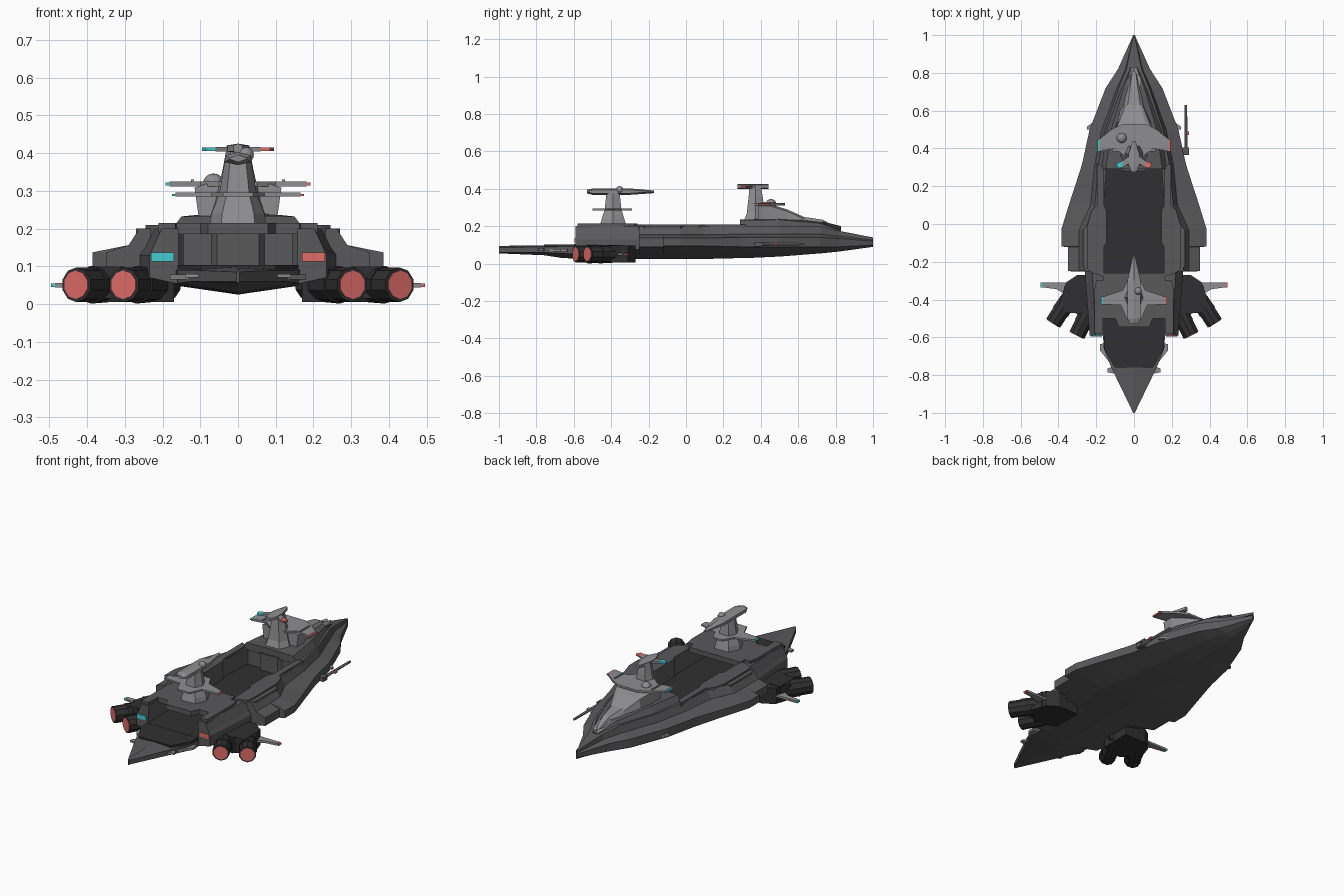
import bpy, bmesh, math
from mathutils import Vector

if "Cube" in bpy.data.objects:
    bpy.data.objects.remove(bpy.data.objects["Cube"])


def mat(name, r, g, b):
    m = bpy.data.materials.new(name)
    m.diffuse_color = (r, g, b, 1)
    m.use_nodes = True
    m.node_tree.nodes["Principled BSDF"].inputs["Base Color"].default_value = m.diffuse_color
    return m


HULL = mat("hull_grey", .1, .1, .105)
DARK = mat("dark_grey", .03, .03, .032)
LIGHT = mat("light_grey", .27, .27, .28)
RED = mat("red_light", .75, .15, .14)
CYAN = mat("cyan_light", .06, .6, .65)


def finish(name, bm, m):
    bmesh.ops.remove_doubles(bm, verts=bm.verts, dist=1e-5)
    bmesh.ops.recalc_face_normals(bm, faces=bm.faces)
    me = bpy.data.meshes.new(name)
    bm.to_mesh(me)
    bm.free()
    me.materials.append(m)
    ob = bpy.data.objects.new(name, me)
    bpy.context.collection.objects.link(ob)
    return ob


def skin(name, rings, m):
    """Join rings of equal length into a closed solid."""
    bm = bmesh.new()
    rows = [[bm.verts.new(p) for p in r] for r in rings]
    n = len(rows[0])
    for a, b in zip(rows, rows[1:]):
        for i in range(n):
            bm.faces.new((a[i], a[(i + 1) % n], b[(i + 1) % n], b[i]))
    bm.faces.new(rows[0])
    bm.faces.new(rows[-1])
    return finish(name, bm, m)


def loft(name, stations, m):
    """Stations (y, half profile of x,z from bottom to top), mirrored in x."""
    rings = []
    for y, half in stations:
        full = list(half) + [(-x, z) for x, z in reversed(half) if x > 0]
        rings.append([(x, y, z) for x, z in full])
    return skin(name, rings, m)


def prism(name, pts, z0, z1, m, s=1):
    """Plan outline in x,y extruded from z0 to z1; s=-1 mirrors it."""
    return skin(name, [[(s * x, y, z) for x, y in pts] for z in (z0, z1)], m)


def sym(pts):
    return list(pts) + [(-x, y) for x, y in reversed(pts) if x > 0]


def box(name, x0, x1, y0, y1, z0, z1, m, s=1):
    return prism(name, [(x0, y0), (x1, y0), (x1, y1), (x0, y1)], z0, z1, m, s)


def tube(name, a, b, r0, r1, m, n=10):
    a, b = Vector(a), Vector(b)
    q = (b - a).to_track_quat('Z', 'Y')
    ring = lambda c, r: [c + q @ Vector((r * math.cos(t), r * math.sin(t), 0))
                         for t in [math.tau * (i + .5) / n for i in range(n)]]
    return skin(name, [ring(a, r0), ring(b, r1)], m)


def ball(name, c, r):
    bm = bmesh.new()
    bmesh.ops.create_uvsphere(bm, u_segments=12, v_segments=8, radius=r)
    bmesh.ops.translate(bm, verts=bm.verts, vec=c)
    return finish(name, bm, LIGHT)


# main hull: y, edge half width, shoulder half width, keel z, edge low z, edge high z, top z, deck z
rows = [(1, .004, .003, .09, .1, .12, .14, .14), (.82, .085, .045, .065, .09, .135, .175, .175),
        (.72, .15, .09, .055, .09, .14, .2, .2), (.5, .235, .17, .038, .09, .14, .2, .2),
        (.33, .272, .205, .03, .09, .14, .2, .2), (.301, .28, .21, .03, .09, .14, .2, .2),
        (.3, .28, .21, .03, .09, .14, .2, .1),
        (.1, .345, .23, .025, .095, .137, .2, .1),
        (-.03, .385, .29, .025, .095, .137, .2, .1), (-.12, .385, .29, .025, .095, .137, .2, .1),
        (-.121, .35, .29, .025, .09, .137, .2, .1), (-.25, .35, .29, .025, .09, .137, .2, .1),
        (-.251, .26, .245, .025, .075, .13, .2, .1), (-.59, .235, .225, .027, .07, .13, .2, .1)]
loft("main_hull", [(y, [(0, k), (e * .5, k + (a - k) * .4), (e, a), (e, b), (s, b + (t - b) * .3),
                        (s * .9, t), (min(.16, s * .7), t), (min(.16, s * .7), f), (0, f)])
                   for y, e, s, k, a, b, t, f in rows], HULL)

# sunken flight deck running under the aft bridge, with its end wall
box("flight_deck", -.159, .159, -.6, .3, .095, .104, DARK)
prism("deck_end_block", sym([(.07, .3), (.055, .28)]), .1, .2, HULL)
prism("aft_bridge_roof", sym([(.165, -.26), (.165, -.5), (.1, -.5), (.08, -.545)]), .185, .214, HULL)

# pointed tail
loft("tail", [(-.58, [(0, .027), (.16, .05), (.165, .09), (0, .1)]),
              (-.66, [(0, .03), (.16, .055), (.16, .09), (0, .1)]),
              (-.76, [(0, .045), (.12, .06), (.12, .09), (0, .098)]),
              (-1, [(0, .055), (.004, .06), (.004, .085), (0, .095)])], HULL)
prism("tail_deck", sym([(.16, -.58), (.16, -.66), (.1, -.76)]), .09, .103, DARK)
prism("tail_fin", sym([(.1, -.75), (.14, -.765), (.14, -.785), (.09, -.795)]), .07, .08, LIGHT)

for s, side in ((1, "right"), (-1, "left")):
    tip = RED if s > 0 else CYAN
    # stepped armour along the flight deck
    prism("deck_rim_" + side, [(.16, .3), (.195, .32), (.195, .1), (.225, .07), (.245, 0),
                               (.245, -.24), (.22, -.26), (.16, -.28), (.16, -.12), (.145, -.1),
                               (.145, .07), (.16, .1)], .1, .209, HULL, s)
    prism("flank_block_" + side, [(.24, .0), (.27, -.03), (.27, -.22), (.24, -.25)], .13, .2, HULL, s)
    prism("stern_wall_cap_" + side, [(.16, -.3), (.2, -.3), (.21, -.35), (.21, -.58), (.165, -.58)],
          .19, .214, HULL, s)
    box("stern_light_" + side, .17, .23, -.595, -.585, .112, .137, tip, s)
    prism("tail_winglet_" + side, [(.13, -.63), (.18, -.635), (.18, -.67), (.12, -.745)],
          .065, .078, LIGHT, s)
    # engine pod with two splayed engines
    prism("engine_pod_" + side, [(.17, -.27), (.3, -.27), (.36, -.31), (.39, -.4), (.3, -.48),
                                 (.17, -.45)], .006, .097, DARK, s)
    for k, (x, y, ang) in enumerate([(.428, -.525, 33), (.302, -.588, 27)]):
        d = Vector((s * math.sin(math.radians(ang)), -math.cos(math.radians(ang)), 0))
        end = Vector((s * x, y, .051))
        tag = "%s_%d" % (side, k + 1)
        tube("engine_" + tag, end - d * .25, end - d * .07, .042, .05, DARK)
        tube("engine_nozzle_" + tag, end - d * .09, end, .046, .046, DARK)
        tube("engine_glow_" + tag, end - d * .01, end + d * .003, .038, .038, RED)
    box("engine_brace_" + side, .3, .37, -.47, -.33, .015, .1, DARK, s)
    # swept engine wing with coloured tip
    prism("engine_wing_" + side, [(.3, -.31), (.485, -.31), (.485, -.335), (.41, -.345), (.32, -.4)],
          .044, .056, LIGHT, s)
    box("engine_wing_tip_" + side, .485, .495, -.335, -.31, .045, .055, tip, s)
    # bow side fin
    prism("bow_fin_" + side, [(.2, .55), (.25, .515), (.25, .5), (.22, .5)], .1, .112, LIGHT, s)
    # wing tips of both towers
    box("bridge_wing_tip_" + side, .182, .192, .385, .45, .314, .322, tip, s)
    prism("mast_vane_" + side, [(.01, .37), (.06, .335), (.06, .3), (.01, .33)], .404, .416, LIGHT, s)
    prism("mast_vane_tip_" + side, [(.06, .335), (.095, .32), (.085, .295), (.06, .3)],
          .405, .415, tip, s)
    box("tower_wing_tip_" + side, .165, .175, -.425, -.385, .286, .292, tip, s)

# fore superstructure
loft("bridge_plinth", [(.29, [(0, .19), (.18, .19), (.15, .232), (0, .235)]),
                       (.5, [(0, .19), (.15, .19), (.12, .235), (0, .245)]),
                       (.72, [(0, .18), (.08, .18), (.055, .215), (0, .23)]),
                       (.83, [(0, .15), (.03, .15), (.015, .175), (0, .18)])], HULL)
loft("bridge_block", [(y, [(0, .19), (a, .2), (b, z - .01), (b * .75, z), (0, z)]) for y, a, b, z in
     [(.385, .1, .115, .318), (.45, .1, .115, .318), (.54, .095, .08, .29),
      (.63, .07, .045, .25), (.73, .045, .025, .235), (.83, .015, .008, .18)]], LIGHT)
prism("bridge_wing", sym([(.06, .53), (.12, .5), (.182, .45), (.182, .385), (.1, .4), (.05, .36)]),
      .312, .324, LIGHT)
for x in (-.12, .12):
    box("bridge_rail", x - .004, x + .004, .4, .48, .322, .33, LIGHT)
ball("bridge_dome", (-.065, .455, .318), .028)


def column(name, levels):
    """Tapered column: z, half width, y back, y front, with cut corners."""
    skin(name, [[(-w * .6, a, z), (w * .6, a, z), (w, (a + b) / 2, z), (w * .6, b, z),
                 (-w * .6, b, z), (-w, (a + b) / 2, z)] for z, w, a, b in levels], LIGHT)


column("bridge_column", [(.23, .075, .31, .42), (.27, .06, .325, .42), (.36, .04, .335, .41),
                         (.415, .03, .34, .4)])
loft("bridge_mast_head", [(y, [(0, .4), (w, .404), (w, .42), (0, .425)]) for y, w in
     [(.275, .012), (.31, .028), (.36, .03), (.44, .008)]], LIGHT)

# aft tower
column("tower_column", [(.205, .075, -.46, -.32), (.24, .07, -.45, -.33), (.29, .05, -.435, -.345),
                        (.38, .035, -.425, -.355)])
prism("tower_wing", sym([(.03, -.29), (.06, -.35), (.165, -.385), (.165, -.425), (.07, -.43),
                         (.04, -.5)]), .285, .295, LIGHT)
loft("tower_head", [(y, [(0, a), (w, a + .008), (w, b - .008), (0, b)]) for y, w, a, b in
     [(-.53, .022, .376, .395), (-.5, .035, .368, .402), (-.3, .035, .368, .402),
      (-.17, .006, .377, .391)]], LIGHT)
ball("tower_dome", (.022, -.355, .395), .02)

# sensor boom on the right side
tube("sensor_boom", (.275, .38, .105), (.275, .63, .105), .009, .007, LIGHT, 8)
box("boom_mount", .245, .29, .365, .405, .092, .116, HULL)
box("boom_light", .28, .292, .47, .49, .1, .11, RED)
